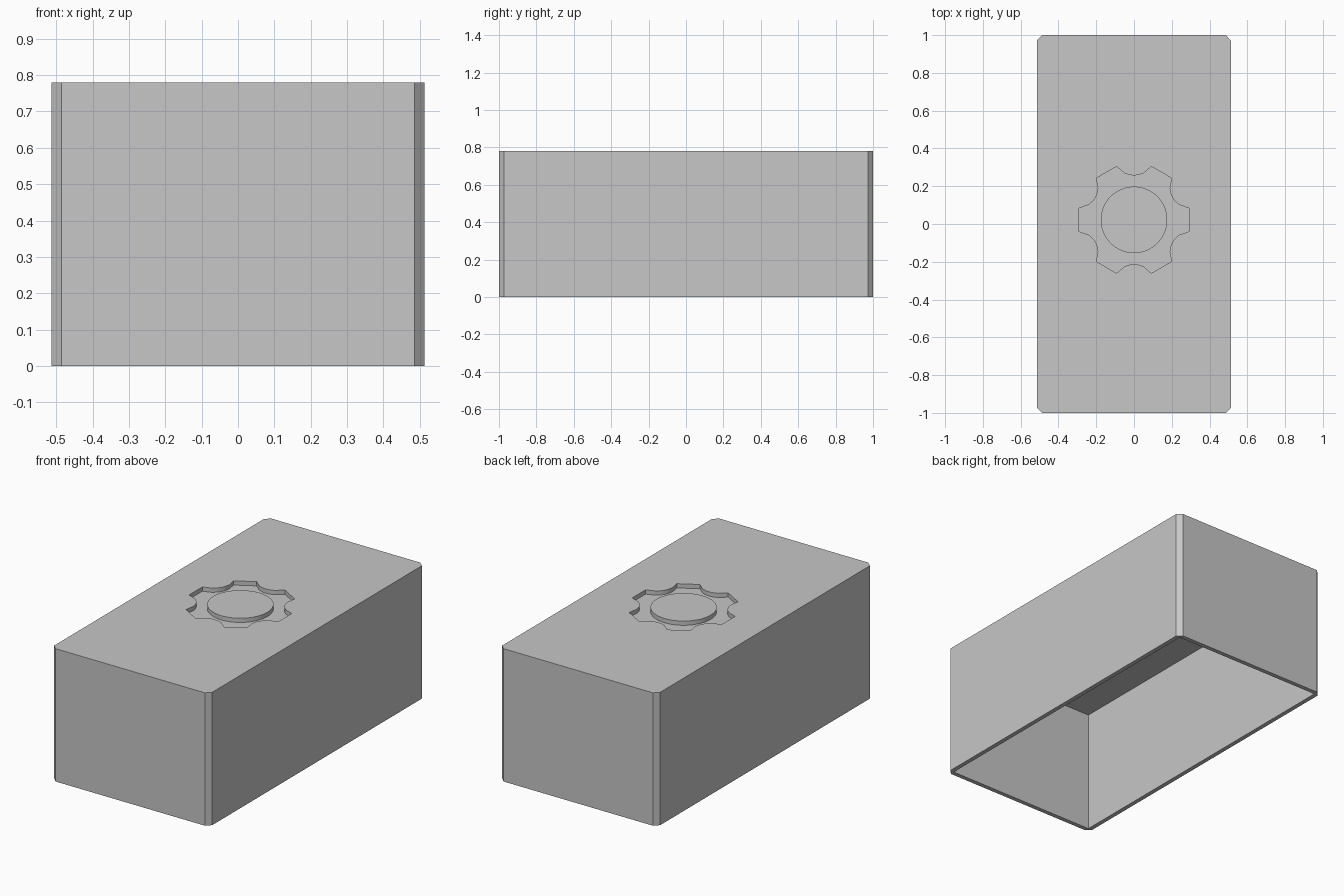
import bpy, bmesh
from math import cos, sin, radians

cube = bpy.data.objects.get("Cube")
if cube:
    bpy.data.objects.remove(cube, do_unlink=True)

HALF_X, HALF_Y, HEIGHT = 0.513, 1.0, 0.78
CHAMFER, WALL, CEILING = 0.028, 0.026, 0.726
FLOOR = HEIGHT - 0.025          # floor of the gear recess
CENTRE_Y = 0.022

grey = bpy.data.materials.new("plain_grey")
grey.use_nodes = True
colour = (0.57, 0.57, 0.57, 1)
grey.diffuse_color = colour
grey.node_tree.nodes["Principled BSDF"].inputs["Base Color"].default_value = colour


def prism(name, outline, z0, z1):
    """Extrude a counter-clockwise outline from z0 to z1."""
    bm = bmesh.new()
    base = bm.faces.new([bm.verts.new((x, y, z0)) for x, y in outline])
    top = bmesh.ops.extrude_face_region(bm, geom=[base])["geom"]
    bmesh.ops.translate(bm, vec=(0, 0, z1 - z0),
                        verts=[v for v in top if isinstance(v, bmesh.types.BMVert)])
    bmesh.ops.recalc_face_normals(bm, faces=bm.faces)
    mesh = bpy.data.meshes.new(name)
    bm.to_mesh(mesh)
    bm.free()
    mesh.materials.append(grey)
    ob = bpy.data.objects.new(name, mesh)
    bpy.context.collection.objects.link(ob)
    return ob


def cut(target, cutter):
    """Subtract the cutter, then discard it."""
    bpy.context.view_layer.objects.active = target
    mod = target.modifiers.new("cut", 'BOOLEAN')
    mod.operation, mod.solver, mod.object = 'DIFFERENCE', 'EXACT', cutter
    bpy.ops.object.modifier_apply(modifier=mod.name)
    bpy.data.objects.remove(cutter, do_unlink=True)


def polar(radius, degrees):
    a = radians(degrees)
    return radius * cos(a), CENTRE_Y + radius * sin(a)


# Box body with chamfered upright corners
a, b, c = HALF_X, HALF_Y, CHAMFER
body = prism("box_body", [(a, c - b), (a, b - c), (a - c, b), (c - a, b),
                          (-a, b - c), (-a, c - b), (c - a, -b), (a - c, -b)], 0, HEIGHT)

# Hollow inside, open at the bottom
a, b = HALF_X - WALL, HALF_Y - WALL
cut(body, prism("hollow", [(-a, -b), (a, -b), (a, b), (-a, b)], -0.1, CEILING))

# Gear-shaped recess with six teeth and rounded valleys
tooth = [(0.297, -12), (0.297, 12), (0.252, 18.5), (0.238, 25),
         (0.235, 30), (0.238, 35), (0.252, 41.5)]
gear = [polar(r, angle + 60 * i) for i in range(6) for r, angle in tooth]
cut(body, prism("gear_recess", gear, FLOOR, HEIGHT + 0.1))

# Round hub standing in the recess, flush with the lid
hub = prism("gear_hub", [polar(0.176, i * 5) for i in range(72)], FLOOR, HEIGHT)

for ob in (body, hub):
    bpy.ops.object.select_all(action='DESELECT')
    ob.select_set(True)
    bpy.context.view_layer.objects.active = ob
    bpy.ops.object.shade_smooth_by_angle(angle=radians(12))
